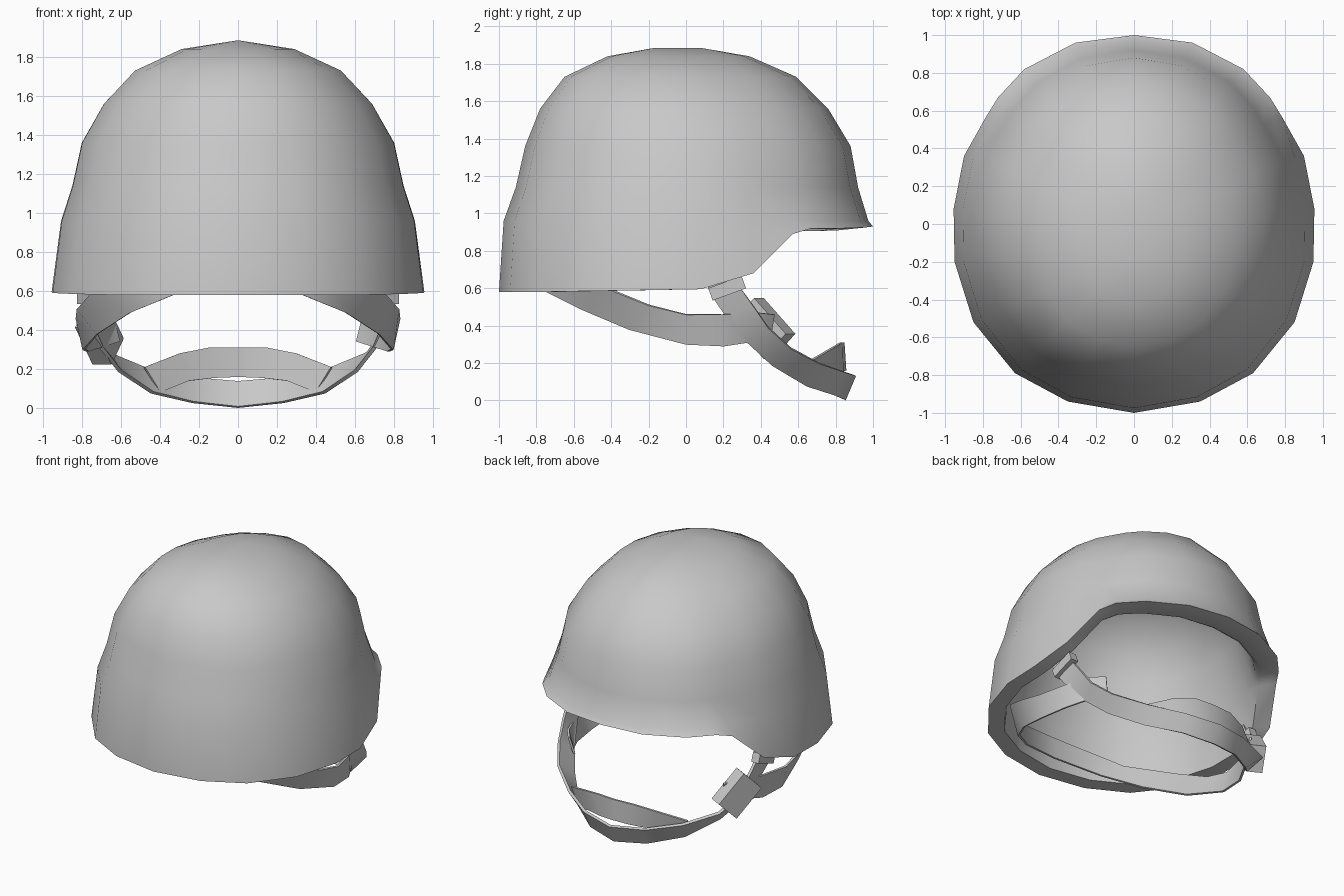
import bpy
import bmesh
from math import radians
from mathutils import Matrix

cube = bpy.data.objects.get("Cube")
if cube:
    bpy.data.objects.remove(cube, do_unlink=True)


def make_material(name, colour):
    mat = bpy.data.materials.new(name)
    mat.use_nodes = True
    mat.diffuse_color = colour
    mat.node_tree.nodes["Principled BSDF"].inputs["Base Color"].default_value = colour
    return mat


GREY = make_material("plain grey", (0.58, 0.58, 0.58, 1))


def finish(name, bm, smooth_angle, thickness=0):
    """Turn a bmesh into a named object with optional thickness."""
    bmesh.ops.recalc_face_normals(bm, faces=bm.faces[:])
    mesh = bpy.data.meshes.new(name)
    bm.to_mesh(mesh)
    bm.free()
    mesh.materials.append(GREY)
    obj = bpy.data.objects.new(name, mesh)
    bpy.context.collection.objects.link(obj)
    bpy.ops.object.select_all(action="DESELECT")
    obj.select_set(True)
    bpy.context.view_layer.objects.active = obj
    if thickness:
        solid = obj.modifiers.new("thickness", "SOLIDIFY")
        solid.thickness = thickness
        solid.offset = 0
        bpy.ops.object.modifier_apply(modifier=solid.name)
    if smooth_angle:
        bpy.ops.object.shade_smooth_by_angle(angle=radians(smooth_angle))
    return obj


def mirrored(points):
    """Half a path ending on x = 0, continued on the other side."""
    return points + [(-x, y, z) for x, y, z in reversed(points[:-1])]


def ribbon(name, lower, upper, thickness):
    """Flat strap between two edge paths."""
    bm = bmesh.new()
    low = [bm.verts.new(p) for p in mirrored(lower)]
    high = [bm.verts.new(p) for p in mirrored(upper)]
    for i in range(len(low) - 1):
        bm.faces.new((low[i], low[i + 1], high[i + 1], high[i]))
    return finish(name, bm, 50, thickness)


def box(name, size, centre, tilt, turn=0):
    bm = bmesh.new()
    bmesh.ops.create_cube(bm, size=1)
    rotation = Matrix.Rotation(radians(turn), 4, "Z") @ Matrix.Rotation(radians(tilt), 4, "X")
    bm.transform(Matrix.Translation(centre) @ rotation @ Matrix.Diagonal((*size, 1)))
    return finish(name, bm, 0)


# Helmet shell: the rim outline is scaled into rings up to a short crown ridge
RIM = mirrored([(0, 1, .93), (.31, .96, .925), (.58, .82, .92), (.72, .67, .92),
                (.782, .57, .89), (.9, .36, .68), (.955, .08, .595), (.95, -.2, .59),
                (.85, -.52, .585), (.63, -.79, .58), (.35, -.94, .58), (0, -1, .58)])[:-1]
# Each ring: x scale, y scale, y shift, height
RINGS = [(.95, .975, 0, .96), (.89, .915, .005, 1.14), (.84, .87, .01, 1.36),
         (.722, .77, -.01, 1.56), (.555, .62, -.03, 1.73), (.304, .38, -.04, 1.84)]
CROWN = 1.885
WALL = .115


def outer_rings():
    """Rings from rim to crown, pinched at the front corners as they rise."""
    rings = [RIM]
    for sx, sy, shift, height in RINGS:
        ring = []
        for x, y, _ in RIM:
            pinch = 1 - .2 * (1 - sx) * abs(x) * max(y, 0)
            ring.append((x * sx * pinch, y * sy * pinch + shift, height))
        rings.append(ring)
    rings.append([(0, .08 if y > 0 else -.17, CROWN) for x, y, _ in RIM])
    return rings


def inner_rings():
    """The lining surface, set further in behind the brow."""
    rings = []
    for k, ring in enumerate(outer_rings()):
        drop = min(WALL, .015 + WALL * k / len(RINGS))
        rings.append([(x * (1 - WALL), y * (.85 if y > 0 else 1 - WALL),
                       z - (drop if k or y > .5 else 0)) for x, y, z in ring])
    return rings


shell = bmesh.new()
surfaces = list(reversed(inner_rings())) + outer_rings()
loops = [[shell.verts.new(p) for p in ring] for ring in surfaces]
count = len(RIM)
for low, high in zip(loops, loops[1:]):
    for i in range(count):
        j = (i + 1) % count
        shell.faces.new((low[i], low[j], high[j], high[i]))
bmesh.ops.remove_doubles(shell, verts=shell.verts[:], dist=.001)
finish("helmet_shell", shell, 50)

# Chin strap, hanging from both sides of the shell
ribbon("chin_strap",
       [(.81, .08, .7), (.79, .13, .57), (.755, .22, .44), (.7, .33, .31), (.605, .46, .19),
        (.44, .64, .08), (.23, .79, .03), (0, .845, .005)],
       [(.81, .2, .74), (.785, .27, .63), (.77, .35, .52), (.745, .44, .39), (.665, .56, .28),
        (.47, .71, .2), (.25, .84, .155), (0, .9, .135)], .02)

# Chin cup above the middle of the strap
ribbon("chin_cup",
       [(.4, .675, .08), (.25, .78, .14), (.12, .835, .155), (0, .85, .16)],
       [(.48, .66, .21), (.3, .78, .28), (.15, .83, .31), (0, .84, .31)], .015)

# Nape strap running round the back inside the shell
ribbon("nape_strap",
       [(.61, .45, .34), (.69, .36, .315), (.77, .2, .29), (.79, 0, .3), (.72, -.3, .38),
        (.55, -.56, .49), (.33, -.74, .58), (0, -.84, .64)],
       [(.64, .47, .46), (.71, .38, .47), (.78, .2, .46), (.825, 0, .46), (.82, -.2, .51),
        (.74, -.42, .6), (.48, -.68, .68), (0, -.85, .8)], .015)

# Loops where the chin strap meets the shell
for side, x in (("left", .795), ("right", -.795)):
    box(side + "_strap_loop", (.06, .19, .07), (x, .22, .6), 20)

# Buckle on one side only
box("buckle", (.11, .27, .19), (-.71, .415, .385), -45, -28)
